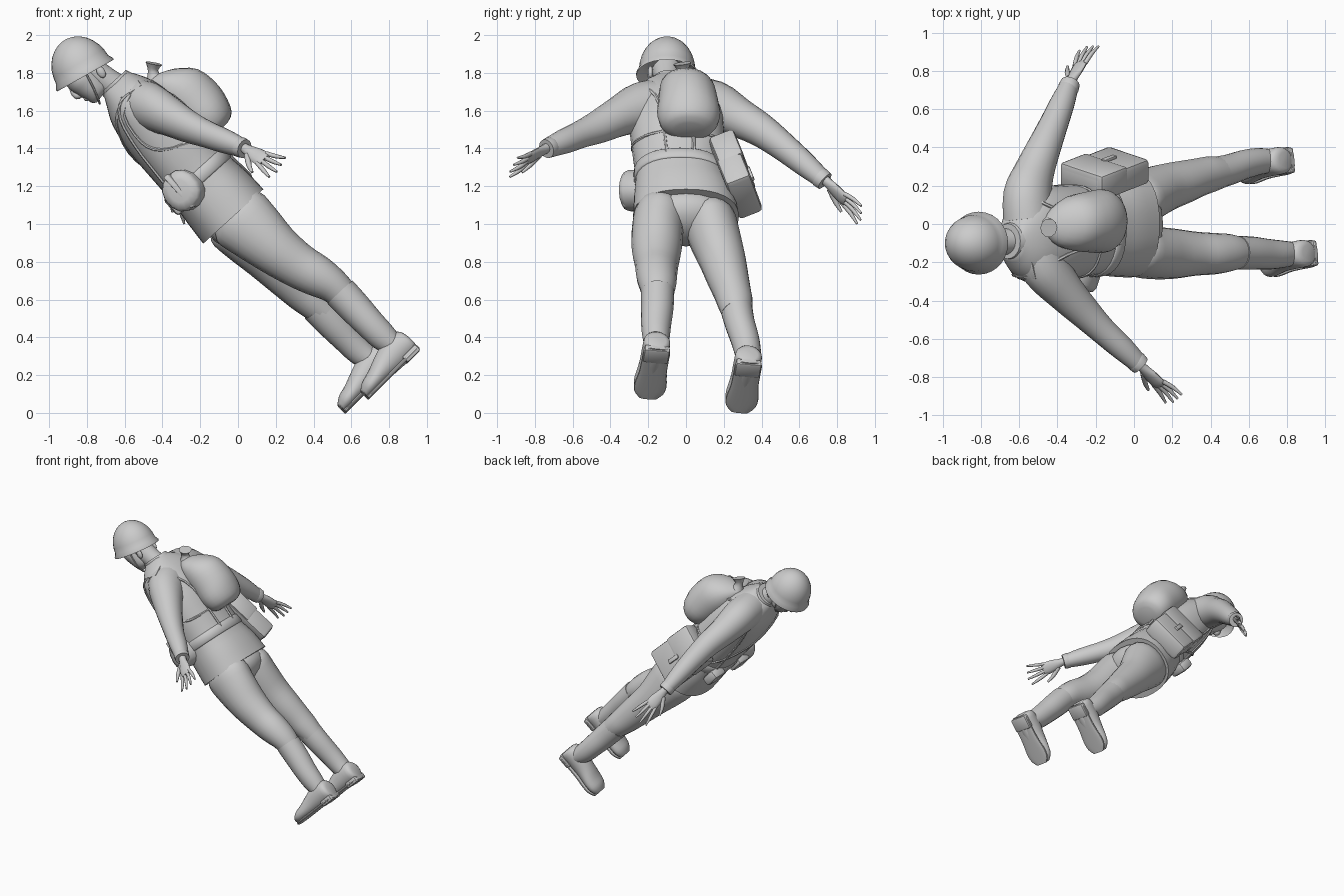
import bpy, bmesh, math
from mathutils import Vector as V

if "Cube" in bpy.data.objects:
    bpy.data.objects.remove(bpy.data.objects["Cube"])

grey = bpy.data.materials.new("plain_grey")
grey.use_nodes = True
COL = (0.6, 0.6, 0.6, 1)
grey.diffuse_color = COL
grey.node_tree.nodes["Principled BSDF"].inputs["Base Color"].default_value = COL

# Body frame: the figure leans, chest towards -x and down
UP = V((-0.67, 0, 0.74)).normalized()
FWD = V((-0.74, 0, -0.67)).normalized()
SIDE = V((0, 1, 0))


def finish(name, bm, angle=40):
    bmesh.ops.recalc_face_normals(bm, faces=bm.faces[:])
    me = bpy.data.meshes.new(name)
    bm.to_mesh(me)
    bm.free()
    me.materials.append(grey)
    ob = bpy.data.objects.new(name, me)
    bpy.context.collection.objects.link(ob)
    bpy.ops.object.select_all(action='DESELECT')
    ob.select_set(True)
    bpy.context.view_layer.objects.active = ob
    bpy.ops.object.shade_smooth_by_angle(angle=math.radians(angle))


def sample(st, u):
    """Smooth interpolation through stations at float index u."""
    i = max(0, min(int(u), len(st) - 2))
    f = u - i
    p = [st[max(0, min(len(st) - 1, i + k))] for k in (-1, 0, 1, 2)]
    return [0.5 * (2 * b + (c - a) * f + (2 * a - 5 * b + 4 * c - d) * f * f
                   + (3 * b - a - 3 * c + d) * f ** 3) for a, b, c, d in zip(*p)]


def oval(w, power):
    """Point of a unit oval; a power under 1 makes it squarer."""
    return [math.copysign(abs(t) ** power, t) for t in (math.cos(w), math.sin(w))]


def loft(name, st, axes=None, ref=SIDE, sub=3, n=20, angle=50, power=1):
    """Skin of ovals; each station is x, y, z, half size A, half size B."""
    bm = bmesh.new()
    count = (len(st) - 1) * sub
    rows = [sample(st, k / sub) for k in range(count + 1)]
    rings = []
    for k, r in enumerate(rows):
        if axes:
            a, b = axes
        else:
            t = V(rows[min(k + 1, count)][:3]) - V(rows[max(k - 1, 0)][:3])
            a = ref.cross(t).normalized()
            b = t.cross(a).normalized()
        ring = []
        for j in range(n):
            ca, cb = oval(math.tau * j / n, power)
            ring.append(bm.verts.new(V(r[:3]) + a * (r[3] * ca) + b * (r[4] * cb)))
        rings.append(ring)
    for lo, hi in zip(rings, rings[1:]):
        for j in range(n):
            bm.faces.new((lo[j], lo[(j + 1) % n], hi[(j + 1) % n], hi[j]))
    bm.faces.new(rings[0])
    bm.faces.new(rings[-1])
    finish(name, bm, angle)


def place(bm, c, axes, size):
    for v in bm.verts:
        v.co = V(c) + axes[0] * (v.co.x * size[0]) + axes[1] * (v.co.y * size[1]) + axes[2] * (v.co.z * size[2])
    bmesh.ops.recalc_face_normals(bm, faces=bm.faces[:])
    bm.normal_update()


def box(name, c, axes, size, bevel=0.02):
    bm = bmesh.new()
    bmesh.ops.create_cube(bm, size=1)
    place(bm, c, axes, size)
    bmesh.ops.bevel(bm, geom=bm.edges[:], offset=bevel, segments=2, affect='EDGES', profile=0.5)
    finish(name, bm)


def ball(name, c, axes, radii):
    bm = bmesh.new()
    bmesh.ops.create_uvsphere(bm, u_segments=16, v_segments=10, radius=1)
    place(bm, c, axes, radii)
    finish(name, bm)


def cord(name, pts, r=0.01):
    loft(name, [(*p, r, r) for p in pts], ref=V((0.3, 0.2, 0.9)), n=6, sub=3)


# Jacket with flared skirt
SQUARE = 0.87
TORSO = [(-.025, 0, 1.04, .215, .28), (-.11, -.01, 1.14, .208, .265),
         (-.21, -.03, 1.25, .193, .238), (-.32, -.04, 1.38, .195, .245),
         (-.43, -.05, 1.51, .195, .25), (-.54, -.06, 1.63, .165, .245),
         (-.6, -.07, 1.7, .125, .19), (-.65, -.09, 1.75, .085, .085)]
loft("jacket", TORSO, (FWD, SIDE), n=32, power=SQUARE)
loft("collar", [(-.59, -.08, 1.69, .115, .11), (-.63, -.085, 1.73, .1, .1),
                (-.66, -.09, 1.755, .09, .092)], (FWD, SIDE), sub=2)


def on_body(u, deg, off):
    r = sample(TORSO, u)
    ca, cb = oval(math.radians(deg), SQUARE)
    return V(r[:3]) + FWD * ((r[3] + off) * ca) + SIDE * ((r[4] + off) * cb)


# Belt and harness
belt = [sample(TORSO, u) for u in (1.75, 1.8, 2.15, 2.2)]
loft("belt", [(*r[:3], r[3] + d, r[4] + d) for r, d in zip(belt, (0, .008, .008, 0))],
     (FWD, SIDE), sub=1, n=32, power=SQUARE)
for s, side in ((-1, "front_side"), (1, "back_side")):
    path = [(2, 35), (3, 38), (4, 42), (5, 50), (5.7, 75), (5.6, 115), (5, 145), (4, 162), (2, 165)]
    cord(side + "_harness_strap", [on_body(u, s * d, -.001) for u, d in path])
    path = [(5.6, 95), (5, 62), (4, 58), (3.4, 75), (3, 110), (2.9, 140), (2.9, 170)]
    cord(side + "_pack_strap", [on_body(u, s * d, -.001) for u, d in path], .009)
    box(side + "_belt_pouch", on_body(1.85, s * 32, .02), (UP, SIDE, FWD), (.12, .13, .07))
    tab_out = V((-.5, s * .4, .75)).normalized()
    tab_along = tab_out.cross(SIDE).normalized()
    box(side + "_shoulder_tab", (-.55, -.05 + s * .19, 1.725),
        (tab_along, tab_out.cross(tab_along), tab_out), (.075, .1, .02), .005)
cord("shoulder_sling", [on_body(u, d, 0) for u, d in
     ((5.8, -80), (5, -35), (4, 0), (3, 35), (2, 70))])


# Arms with cuffs and open hands
def hand(side, wrist, tip, thumb):
    d = V(tip) - V(wrist)
    length = d.length
    d.normalize()
    e = (V(thumb) - d * V(thumb).dot(d)).normalized()
    flat = d.cross(e)
    w = V(wrist)
    palm = [(-.1, .026, .026), (.05, .03, .024), (.25, .043, .02), (.45, .045, .017), (.53, .035, .01)]
    loft(side + "_palm", [(*(w + d * (f * length)), a, b) for f, a, b in palm], (e, flat), n=12)
    for i in range(4):
        k = 1.5 - i
        root = w + d * (.45 * length) + e * (.024 * k)
        end = w + d * (length * (.98 - .05 * abs(k - .4))) + e * (.046 * k)
        mid = (root + end) / 2 + flat * .006
        loft(side + "_finger", [(*root, .012, .012), (*mid, .0115, .0115), (*end, .006, .006)], n=8)
    root = w + d * (.12 * length) + e * .025
    mid = w + d * (.33 * length) + e * .07
    end = w + d * (.52 * length) + e * .095
    loft(side + "_thumb", [(*root, .018, .018), (*mid, .014, .014), (*end, .007, .007)], n=8)


ARMS = {
    "front_side": ([(-.52, -.1, 1.63, .13, .14), (-.465, -.225, 1.62, .122, .14),
                    (-.365, -.35, 1.57, .103, .108), (-.26, -.46, 1.515, .083, .09),
                    (-.165, -.555, 1.475, .07, .074), (-.06, -.65, 1.435, .062, .066),
                    (.03, -.735, 1.4, .047, .052)],
                   (.045, -.75, 1.395), (.225, -.93, 1.29), (-.55, -.35, -.75)),
    "back_side": ([(-.55, .02, 1.645, .13, .14), (-.555, .15, 1.63, .122, .135),
                   (-.52, .275, 1.565, .103, .108), (-.47, .4, 1.495, .088, .09),
                   (-.42, .52, 1.405, .076, .075), (-.375, .63, 1.315, .064, .065),
                   (-.335, .73, 1.23, .046, .05)],
                  (-.33, .745, 1.225), (-.225, .935, 1.03), (-.8, -.3, -.55)),
}
for side, (st, wrist, tip, thumb) in ARMS.items():
    loft(side + "_sleeve", st, ref=UP)
    a, b = V(st[-2][:3]), V(st[-1][:3])
    loft(side + "_cuff", [(*b.lerp(a, f), r, r) for f, r in ((.3, .05), (.2, .055), (-.05, .051))],
         ref=UP, sub=1)
    hand(side, wrist, tip, thumb)

# Trousers and tall boots
ball("trouser_seat", (0, 0, 1.03), (UP, FWD, SIDE), (.125, .175, .235))
LEGS = {
    "front_side": ([(-.06, -.12, 1.09, .1, .09), (0, -.135, 1.04, .172, .135), (.08, -.15, .97, .165, .137),
                    (.2, -.155, .865, .138, .132), (.32, -.155, .78, .12, .115),
                    (.42, -.155, .725, .11, .108), (.5, -.15, .675, .093, .098),
                    (.56, -.15, .62, .08, .08)],
                   [(.54, -.15, .64, .09, .088), (.62, -.152, .555, .087, .086),
                    (.7, -.158, .47, .08, .08), (.77, -.158, .4, .074, .072),
                    (.84, -.155, .34, .055, .06)],
                   (.96, -.15, .338), (-.26, -.05, -.26)),
    "back_side": ([(-.06, .11, 1.08, .1, .09), (-.01, .125, 1.02, .172, .135), (.06, .15, .935, .162, .138),
                   (.16, .19, .82, .13, .125), (.26, .22, .72, .115, .112),
                   (.34, .245, .64, .103, .1), (.4, .26, .585, .092, .094),
                   (.46, .27, .53, .08, .08)],
                  [(.42, .265, .56, .09, .086), (.5, .285, .475, .086, .08),
                   (.58, .312, .39, .078, .076), (.65, .327, .32, .072, .07),
                   (.73, .33, .26, .055, .06)],
                  (.838, .335, .265), (-.26, -.05, -.26)),
}
FOOT = [(0, .065, .045, .045), (.02, .075, .07, .075), (.1, .08, .072, .085), (.19, .07, .074, .07),
        (.28, .055, .086, .052), (.34, .047, .078, .044), (.38, .038, .047, .026)]
for side, (leg, shaft, heel, toe) in LEGS.items():
    loft(side + "_trouser_leg", leg)
    loft(side + "_boot_shaft", shaft)
    d = V(toe).normalized()
    across = d.cross(V((-1, 0, 1))).normalized()
    up = across.cross(d).normalized()
    h = V(heel)
    loft(side + "_boot_foot", [(*(h + d * f + up * z), a, b) for f, z, a, b in FOOT], (across, up))
    loft(side + "_boot_sole", [(*(h + d * f + up * .012), a, .012) for f, z, a, b in FOOT],
         (across, up), angle=30, power=.7)
    box(side + "_boot_heel", h + d * .055 + up * .014, (d, across, up), (.1, .135, .045), .012)

# Rucksack with tied neck
loft("rucksack", [(-.46, -.01, 1.77, .03, .03), (-.4, -.005, 1.765, .085, .1),
                  (-.32, .005, 1.725, .142, .143), (-.23, .012, 1.645, .153, .16),
                  (-.16, .015, 1.57, .138, .166), (-.115, .015, 1.515, .11, .135),
                  (-.1, .015, 1.495, .06, .08)], (FWD, SIDE))
loft("rucksack_neck", [(-.44, -.01, 1.76, .05, .05), (-.45, -.015, 1.81, .027, .03),
                       (-.445, -.02, 1.85, .045, .05)], ref=SIDE, n=10)

# Side satchel hanging over the hip
wide = (FWD + SIDE * .25).normalized()
down = V((.67, .3, -.74))
down = (down - wide * down.dot(wide)).normalized()
out = down.cross(wide).normalized()
out *= math.copysign(1, out.y)
bag = V((-.15, .262, 1.26))
box("satchel", bag, (down, wide, out), (.37, .3, .14), .025)
box("satchel_flap", bag - down * .085 + out * .008, (down, wide, out), (.2, .31, .14), .02)
box("satchel_tab", bag + down * .03 + out * .075, (down, wide, out), (.09, .03, .02), .005)

# Round canteen on the belt
n = V((-.35, -.93, -.05)).normalized()
ca = n.cross(FWD).normalized()
cb = n.cross(ca)
can = V((-.285, -.26, 1.178))
loft("canteen", [(*(can + n * f), r, r * .95) for f, r in
     ((-.06, .08), (-.045, .106), (.04, .11), (.065, .098), (.075, .06))], (ca, cb), sub=1, n=14, power=.9)
box("canteen_strap", can + n * .035, (UP, FWD, n), (.22, .03, .09), .008)

# Neck, head and face
loft("neck", [(-.6, -.08, 1.69, .08, .075), (-.69, -.095, 1.755, .07, .068), (-.78, -.1, 1.81, .08, .08)])
face = V((-.6, 0, -.8))
loft("head", [(-.715, -.1, 1.685, .05, .035), (-.73, -.1, 1.695, .068, .06),
              (-.755, -.1, 1.715, .073, .078), (-.79, -.1, 1.745, .084, .09),
              (-.83, -.1, 1.775, .088, .1), (-.87, -.1, 1.81, .08, .085)], (face, SIDE))
loft("nose", [(-.882, -.1, 1.718, .012, .012), (-.868, -.1, 1.695, .018, .016),
              (-.85, -.1, 1.68, .02, .021), (-.828, -.1, 1.685, .014, .014)], n=10)
ball("lips", (-.803, -.1, 1.664), (face, SIDE, V((-.8, 0, .6))), (.014, .028, .014))
for s in (-1, 1):
    ball("ear", (-.725, -.1 + s * .088, 1.805), (V((-.5, 0, .86)), V((.86, 0, .5)), SIDE), (.035, .022, .014))
cord("chin_strap", [(-.8, -.2, 1.79), (-.765, -.182, 1.72), (-.738, -.14, 1.655), (-.732, -.1, 1.637),
                    (-.738, -.06, 1.655), (-.765, -.018, 1.72), (-.8, 0, 1.79)], .006)

# Helmet: hollow rim and rounded dome
hu = V((-.49, 0, .87)).normalized()
hf = V((-.87, 0, -.49)).normalized()
rim = V((-.81, -.1, 1.79))
prof = [(.05, .1), (.04, .14), (-.005, .172), (.005, .173), (.03, .158)]
prof += [(.03 + .183 * math.sin(math.radians(a)), .157 * math.cos(math.radians(a)))
         for a in (12, 24, 36, 48, 60, 70, 78, 84, 88)]
loft("helmet", [(*(rim + hu * h), r, r * .95) for h, r in prof], (hf, SIDE), sub=1, n=28)
